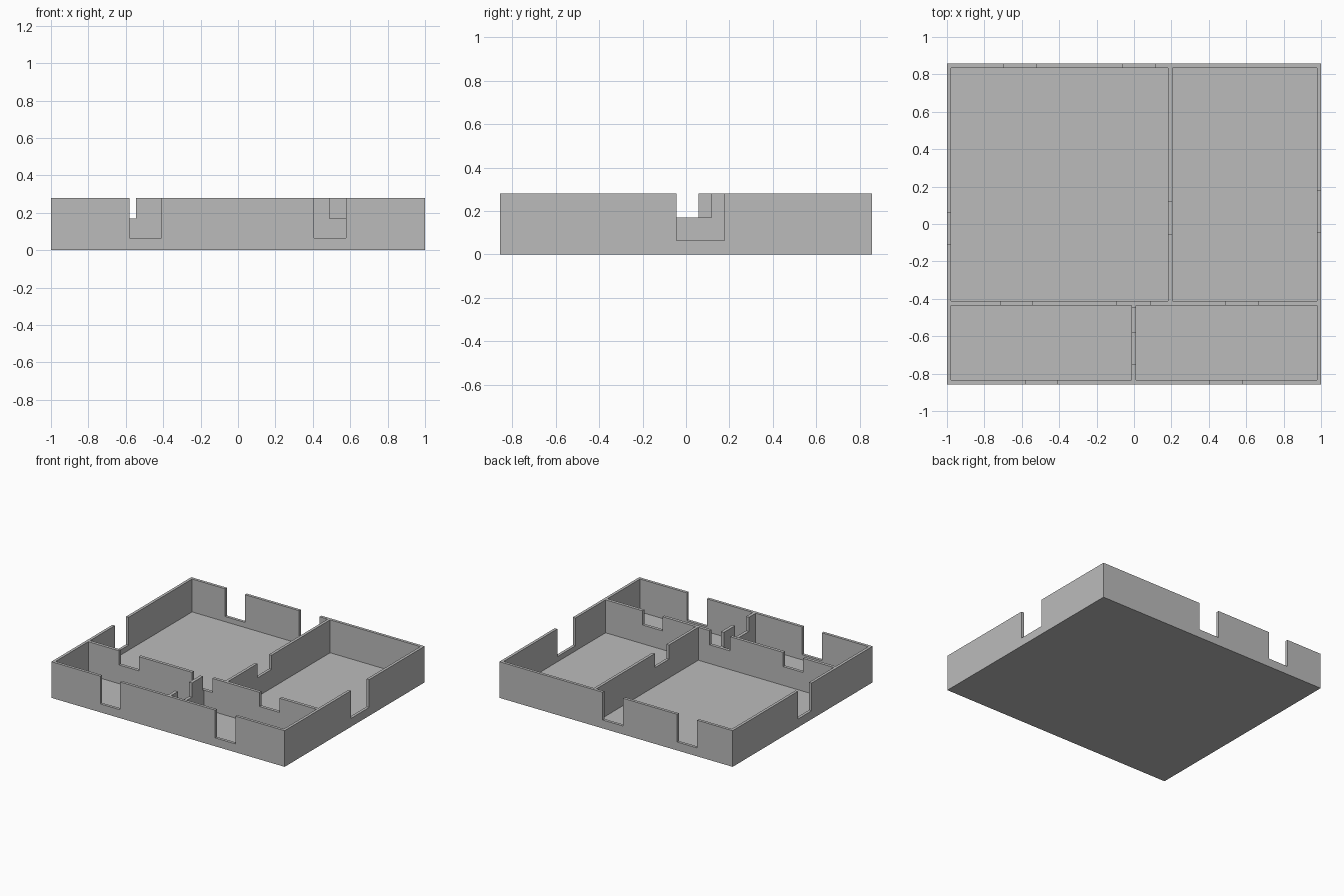
import bpy
import bmesh
from mathutils import Matrix, Vector

if "Cube" in bpy.data.objects:
    bpy.data.objects.remove(bpy.data.objects["Cube"])

WIDTH, DEPTH, HEIGHT = 1.0, 0.857, 0.28   # half width, half depth, full height
WALL, FLOOR = 0.022, 0.025
OUTER_SILL, INNER_SILL = 0.065, 0.17
ABOVE = HEIGHT + 0.1

grey = bpy.data.materials.new("plain grey")
grey.use_nodes = True
grey.diffuse_color = (0.5, 0.5, 0.5, 1)
grey.node_tree.nodes["Principled BSDF"].inputs["Base Color"].default_value = (0.5, 0.5, 0.5, 1)


def boxes(name, spans):
    """One object holding a box for each (x0, x1, y0, y1, z0, z1)."""
    bm = bmesh.new()
    for x0, x1, y0, y1, z0, z1 in spans:
        centre = Vector((x0 + x1, y0 + y1, z0 + z1)) / 2
        size = (x1 - x0, y1 - y0, z1 - z0, 1)
        bmesh.ops.create_cube(bm, size=1, matrix=Matrix.Translation(centre) @ Matrix.Diagonal(size))
    mesh = bpy.data.meshes.new(name)
    bm.to_mesh(mesh)
    bm.free()
    mesh.materials.append(grey)
    obj = bpy.data.objects.new(name, mesh)
    bpy.context.collection.objects.link(obj)
    return obj


def cut(target, cutter):
    """Subtract the cutter, then discard it."""
    cutter.hide_render = True
    mod = target.modifiers.new("cut", 'BOOLEAN')
    mod.operation = 'DIFFERENCE'
    mod.solver = 'EXACT'
    mod.object = cutter
    bpy.context.view_layer.objects.active = target
    bpy.ops.object.modifier_apply(modifier=mod.name)
    bpy.data.objects.remove(cutter)


# Solid block that becomes the floor and walls
shell = boxes("floor_and_walls", [(-WIDTH, WIDTH, -DEPTH, DEPTH, 0, HEIGHT)])

# Four rooms: two deep ones behind the cross wall, two shallow ones in front
left, right = -WIDTH + WALL, WIDTH - WALL
front, back = -DEPTH + WALL, DEPTH - WALL
cross_front, cross_back = -0.436, -0.412
rooms = [(left, 0.183, cross_back, back), (0.205, right, cross_back, back),
         (left, -0.013, front, cross_front), (0.012, right, front, cross_front)]
cut(shell, boxes("room_cutter", [r + (FLOOR, ABOVE) for r in rooms]))

# Openings in walls running along x: start, end, wall middle, sill
gap = 0.021
openings = []
for x0, x1, y, sill in [
        (-0.58, -0.41, -DEPTH, OUTER_SILL), (0.405, 0.578, -DEPTH, OUTER_SILL),
        (-0.695, -0.525, DEPTH, OUTER_SILL), (-0.06, 0.115, DEPTH, OUTER_SILL),
        (-0.715, -0.545, -0.424, INNER_SILL), (-0.09, 0.085, -0.424, INNER_SILL),
        (0.49, 0.662, -0.424, INNER_SILL)]:
    reach = gap if sill == INNER_SILL else 0.04
    openings.append((x0, x1, y - reach, y + reach, sill, ABOVE))

# Openings in walls running along y
for y0, y1, x, sill in [
        (-0.11, 0.058, -WIDTH, OUTER_SILL), (-0.044, 0.178, WIDTH, OUTER_SILL),
        (-0.053, 0.118, 0.194, INNER_SILL), (-0.752, -0.58, 0, INNER_SILL)]:
    reach = gap if sill == INNER_SILL else 0.04
    openings.append((x - reach, x + reach, y0, y1, sill, ABOVE))
cut(shell, boxes("opening_cutter", openings))
